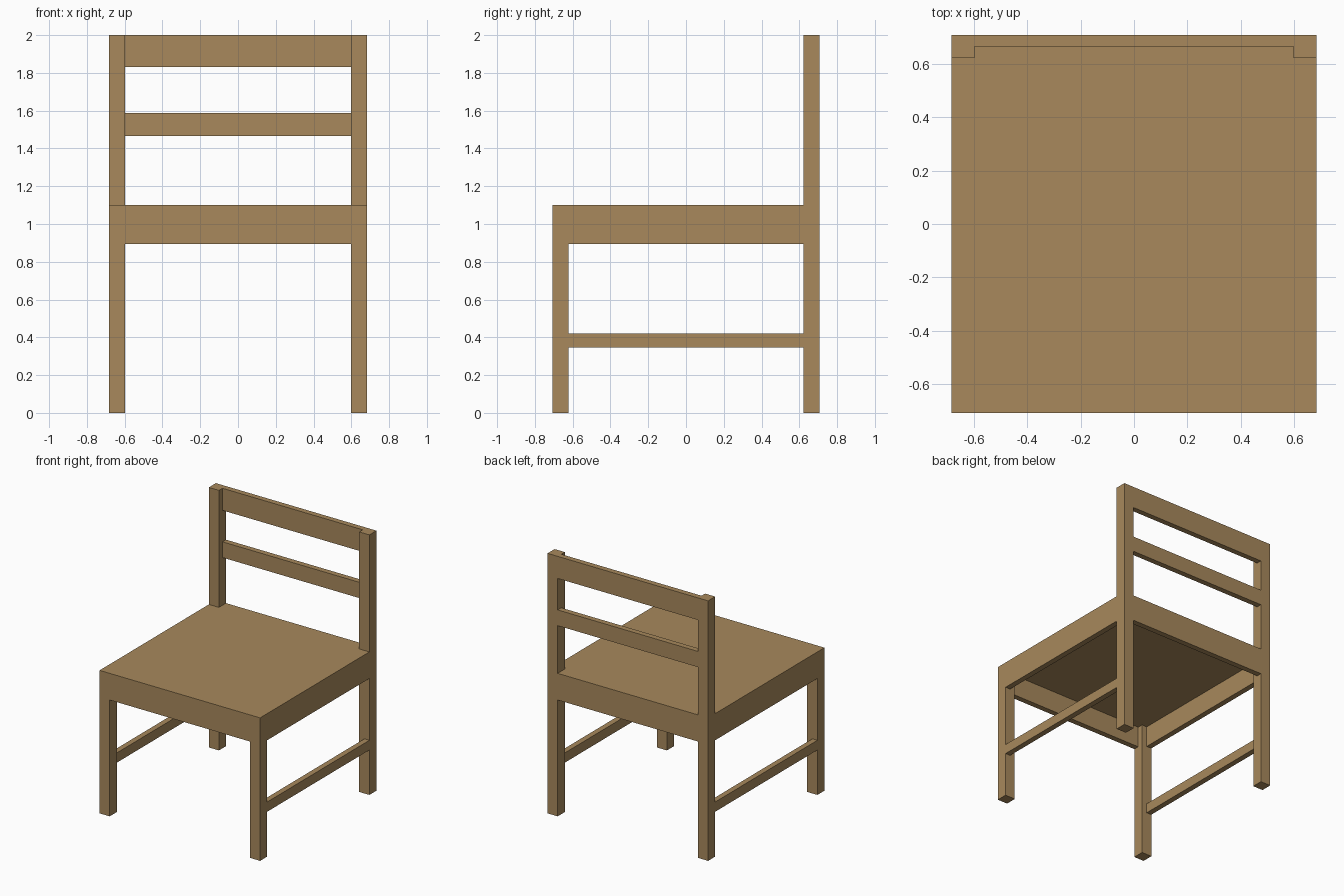
import bpy, bmesh

if "Cube" in bpy.data.objects:
    bpy.data.objects.remove(bpy.data.objects["Cube"])

wood = bpy.data.materials.new("light_brown_wood")
wood.diffuse_color = (0.392, 0.250, 0.107, 1)
wood.use_nodes = True
wood.node_tree.nodes["Principled BSDF"].inputs["Base Color"].default_value = wood.diffuse_color

HX, HY = 0.683, 0.707            # half width and half depth
LEG, BOARD = 0.086, 0.043        # leg section and board thickness
SEAT_TOP, APRON_BOTTOM = 1.10, 0.895
SEAT_BOTTOM = SEAT_TOP - BOARD
IX, IY = HX - LEG, HY - LEG      # inner leg edges


def prism(name, outline, z0, z1):
    """Extrude a flat xy outline from z0 up to z1."""
    bm = bmesh.new()
    base = bm.faces.new([bm.verts.new((x, y, z0)) for x, y in outline])
    top = bmesh.ops.extrude_face_region(bm, geom=[base])["geom"]
    bmesh.ops.translate(bm, vec=(0, 0, z1 - z0),
                        verts=[v for v in top if isinstance(v, bmesh.types.BMVert)])
    bmesh.ops.recalc_face_normals(bm, faces=bm.faces)
    mesh = bpy.data.meshes.new(name)
    bm.to_mesh(mesh)
    bm.free()
    mesh.materials.append(wood)
    obj = bpy.data.objects.new(name, mesh)
    bpy.context.collection.objects.link(obj)
    return obj


def box(name, x0, x1, y0, y1, z0, z1):
    return prism(name, [(x0, y0), (x1, y0), (x1, y1), (x0, y1)], z0, z1)


# Legs, side aprons and side stretchers, on both sides
for side, s in (("left", -1), ("right", 1)):
    inner, outer = sorted((s * IX, s * HX))
    box(f"front_leg_{side}", inner, outer, -HY, -IY, 0, SEAT_BOTTOM)
    box(f"back_post_{side}", inner, outer, IY, HY, 0, 2)
    b0, b1 = sorted((s * (HX - BOARD), s * HX))
    box(f"side_apron_{side}", b0, b1, -IY, IY, APRON_BOTTOM, SEAT_BOTTOM)
    box(f"side_stretcher_{side}", b0, b1, -IY, IY, 0.345, 0.42)

# Front and back aprons
box("front_apron", -IX, IX, -HY, -HY + BOARD, APRON_BOTTOM, SEAT_BOTTOM)
box("back_apron", -IX, IX, HY - BOARD, HY, APRON_BOTTOM, SEAT_BOTTOM)

# Seat board, notched around the back posts
prism("seat", [(-HX, -HY), (HX, -HY), (HX, IY), (IX, IY),
               (IX, HY), (-IX, HY), (-IX, IY), (-HX, IY)], SEAT_BOTTOM, SEAT_TOP)

# Backrest rails
box("top_rail", -IX, IX, HY - BOARD, HY, 1.83, 2)
box("middle_rail", -IX, IX, HY - BOARD, HY, 1.467, 1.588)
